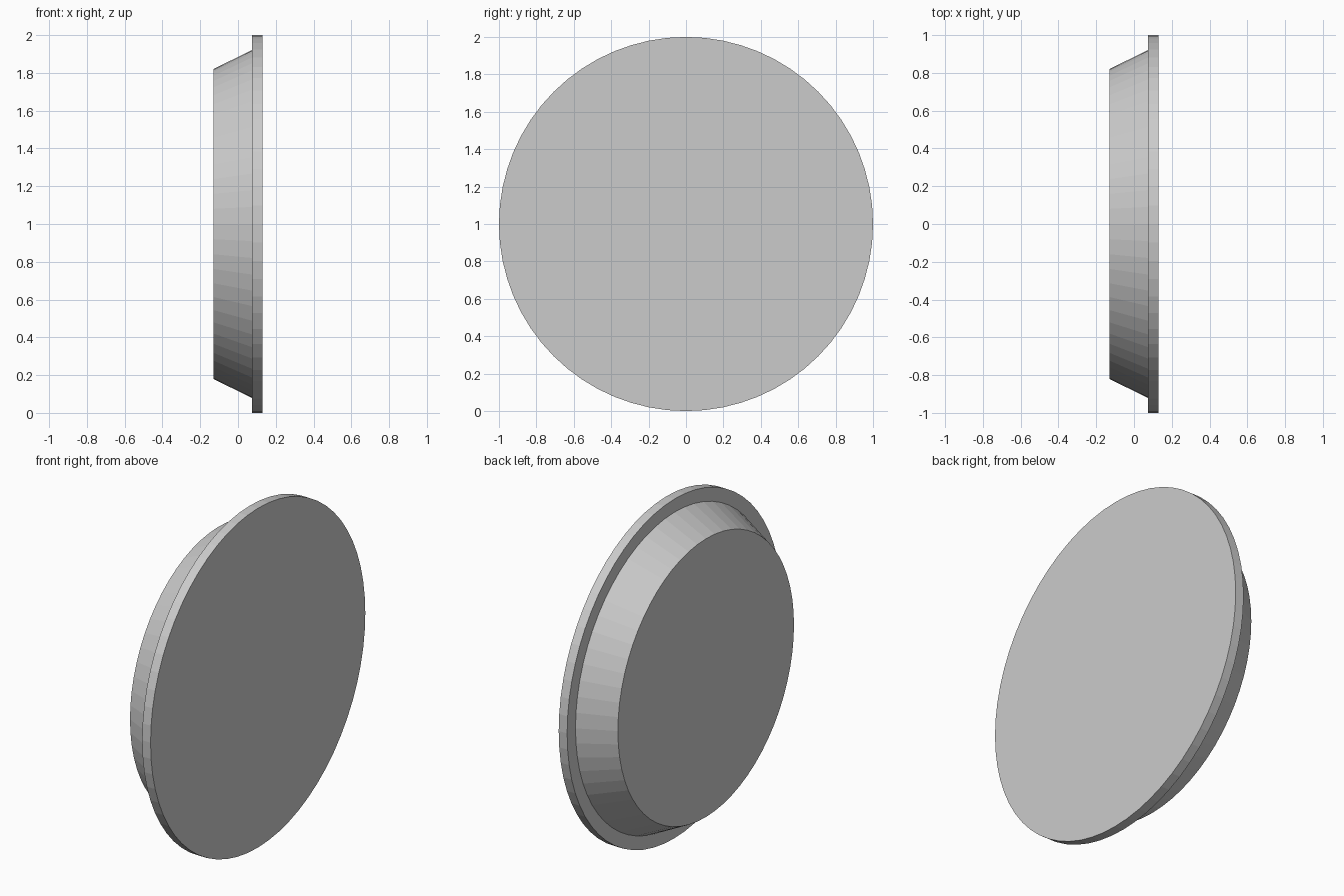
import bpy
import math

if "Cube" in bpy.data.objects:
    bpy.data.objects.remove(bpy.data.objects["Cube"])

SIDES = 64


def disc_along_x(name, x0, x1, r0, r1):
    """Capped cone or cylinder with its axis along x, from x0 (radius r0) to x1 (radius r1)."""
    bpy.ops.mesh.primitive_cone_add(
        vertices=SIDES, radius1=r0, radius2=r1, depth=x1 - x0,
        end_fill_type='NGON', location=((x0 + x1) / 2, 0, 1),
        rotation=(0, math.pi / 2, 0))
    obj = bpy.context.object
    obj.name = name
    bpy.ops.object.transform_apply(location=False, rotation=True, scale=True)
    return obj


# Thin round flange on the +x side
disc_along_x("flange", 0.075, 0.13, 1.0, 1.0)

# Tapered plug behind it, narrowing towards -x
disc_along_x("tapered_plug", -0.13, 0.075, 0.82, 0.922)
